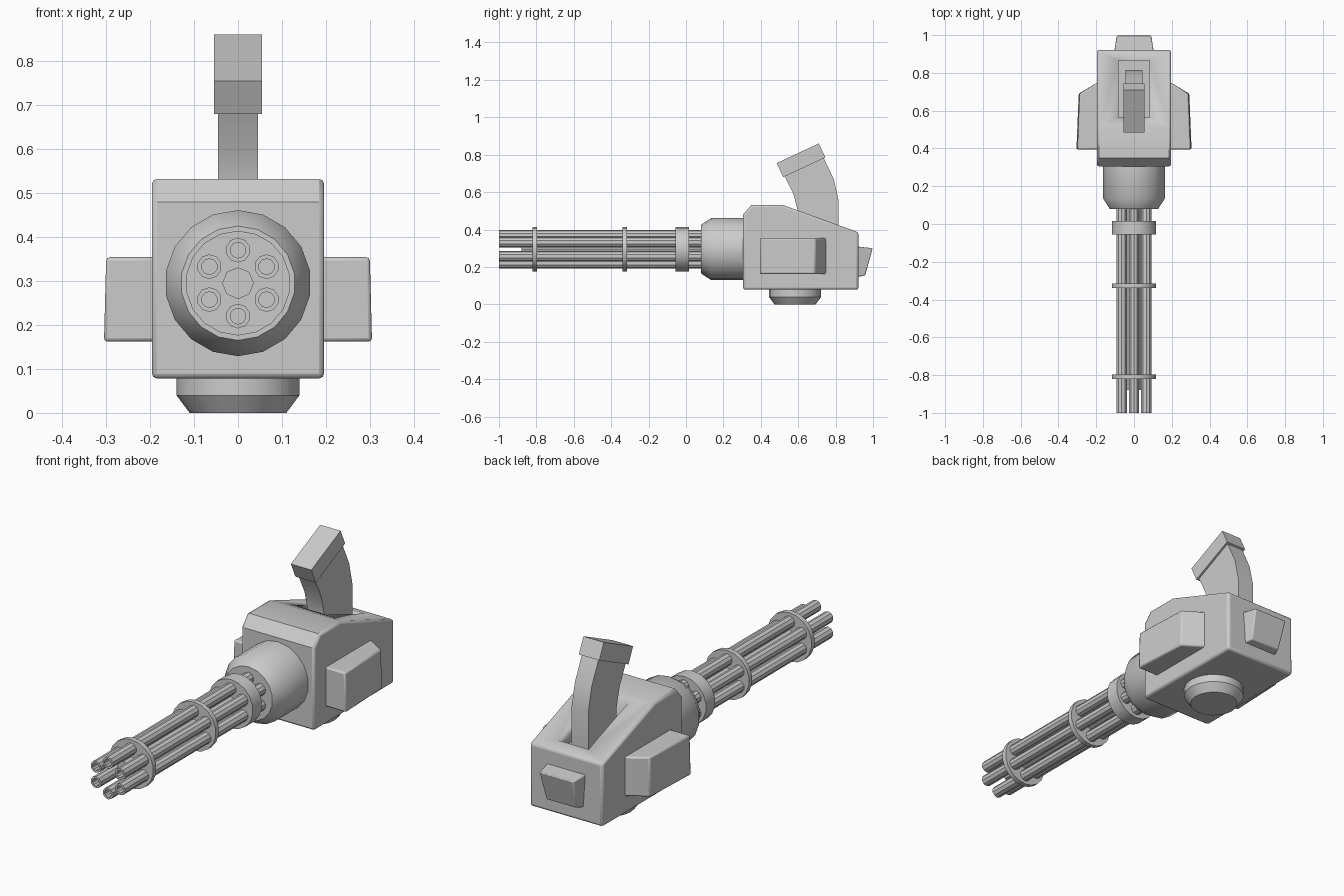
import bpy, bmesh, math
from mathutils import Matrix, Vector

cube = bpy.data.objects.get("Cube")
if cube:
    bpy.data.objects.remove(cube, do_unlink=True)

# One grey metal for everything
metal = bpy.data.materials.new("grey_metal")
metal.use_nodes = True
GREY = (0.6, 0.6, 0.6, 1)
metal.diffuse_color = GREY
metal.node_tree.nodes["Principled BSDF"].inputs["Base Color"].default_value = GREY


def finish(name, bm, smooth=35):
    """Turn a bmesh into a shaded object."""
    bmesh.ops.recalc_face_normals(bm, faces=bm.faces)
    mesh = bpy.data.meshes.new(name)
    bm.to_mesh(mesh)
    bm.free()
    mesh.materials.append(metal)
    obj = bpy.data.objects.new(name, mesh)
    bpy.context.collection.objects.link(obj)
    bpy.ops.object.select_all(action="DESELECT")
    obj.select_set(True)
    bpy.context.view_layer.objects.active = obj
    bpy.ops.object.shade_smooth_by_angle(angle=math.radians(smooth))
    return obj


def loft(name, sections, smooth=35):
    """Join equal-length loops of points and close both ends."""
    bm = bmesh.new()
    loops = [[bm.verts.new(p) for p in s] for s in sections]
    n = len(loops[0])
    for a, b in zip(loops, loops[1:]):
        for i in range(n):
            j = (i + 1) % n
            bm.faces.new((a[i], a[j], b[j], b[i]))
    bm.faces.new(loops[0])
    bm.faces.new(loops[-1])
    return finish(name, bm, smooth)


def extrude_side(name, outline, half, smooth=35):
    """Extrude a (y, z) outline across x."""
    return loft(name, [[(x, y, z) for y, z in outline] for x in (-half, half)], smooth)


def lathe(name, profile, sides, centre, axis="Y"):
    """Revolve (radius, distance) pairs about the y or z axis."""
    def point(r, d, i):
        a = 2 * math.pi * i / sides
        u, v = r * math.sin(a), r * math.cos(a)
        return Vector(centre) + Vector((u, d, v) if axis == "Y" else (u, v, d))
    return loft(name, [[point(r, d, i) for i in range(sides)] for r, d in profile])


def bevel(obj, width, segments=2):
    mod = obj.modifiers.new("edge_bevel", "BEVEL")
    mod.width, mod.segments = width, segments
    mod.limit_method, mod.angle_limit = "ANGLE", math.radians(50)


AXIS_Z = 0.295

# Main housing with sloping back and a recess for the feed chute
body = extrude_side("main_housing", [(0.305, 0.078), (0.305, 0.48), (0.35, 0.532),
                    (0.515, 0.532), (0.922, 0.385), (0.922, 0.078)], 0.196)
recess = extrude_side("feed_recess_cutter", [(0.565, 0.36), (0.565, 0.7),
                      (0.865, 0.7), (0.865, 0.36)], 0.082)
recess.hide_render = True
recess.hide_viewport = True
bevel(body, 0.012)
cut = body.modifiers.new("feed_recess", "BOOLEAN")
cut.operation, cut.object, cut.solver = "DIFFERENCE", recess, "EXACT"

# Curved feed chute and its cap
front = [(0.597, 0.36), (0.597, 0.5), (0.575, 0.59), (0.525, 0.69)]
back = [(0.735, 0.785), (0.79, 0.67), (0.815, 0.56), (0.815, 0.36)]
chute = [[(x, y, z) for x in (-0.045, 0.045) for y, z in
          ((f, b) if x < 0 else (b, f))] for f, b in zip(front, reversed(back))]
loft("feed_chute", chute)
extrude_side("feed_chute_cap", [(0.485, 0.755), (0.71, 0.86), (0.745, 0.785),
             (0.52, 0.68)], 0.055)

# Side pods with slanted rear ends
for label, s in (("left", 1), ("right", -1)):
    plan = [(0.18, 0.395), (0.305, 0.395), (0.293, 0.69), (0.18, 0.757)]
    pod = loft(label + "_side_pod", [[(s * (x - lean * (x > 0.2)), y, z) for x, y in plan]
               for z, lean in ((0.162, 0), (0.354, 0.005))])
    bevel(pod, 0.008)

# Tapered box on the rear face
outer = [(-0.092, 0.998, 0.3), (0.092, 0.998, 0.3), (0.08, 0.958, 0.155), (-0.08, 0.958, 0.155)]
inner = [(-0.105, 0.91, 0.31), (0.105, 0.91, 0.31), (0.095, 0.91, 0.145), (-0.095, 0.91, 0.145)]
rear = loft("rear_box", [inner, outer])
bevel(rear, 0.005)

# Round mount underneath
lathe("bottom_mount", [(0.14, 0.1), (0.14, 0.04), (0.11, 0)], 20, (0, 0.583, 0), "Z")

# Round motor housing in front
lathe("motor_housing", [(0.166, 0.32), (0.166, 0.135), (0.13, 0.08)], 18, (0, 0, AXIS_Z))

# Barrel collar, two clamp rings and central shaft
for name, start, end in (("barrel_collar", -0.055, 0.015),
                         ("rear_clamp_ring", -0.34, -0.316),
                         ("front_clamp_ring", -0.82, -0.796)):
    lathe(name, [(0.119, start), (0.119, end)], 18, (0, 0, AXIS_Z))
lathe("central_shaft", [(0.036, -0.88), (0.036, 0.1)], 8, (0, 0, AXIS_Z))

# Six hollow barrels around the shaft
for i in range(6):
    a = i * math.pi / 3
    lathe(f"barrel_{i + 1}", [(0.028, 0.1), (0.028, -1), (0.018, -1), (0.018, -0.9)], 10,
          (0.075 * math.sin(a), 0, AXIS_Z + 0.075 * math.cos(a)))
